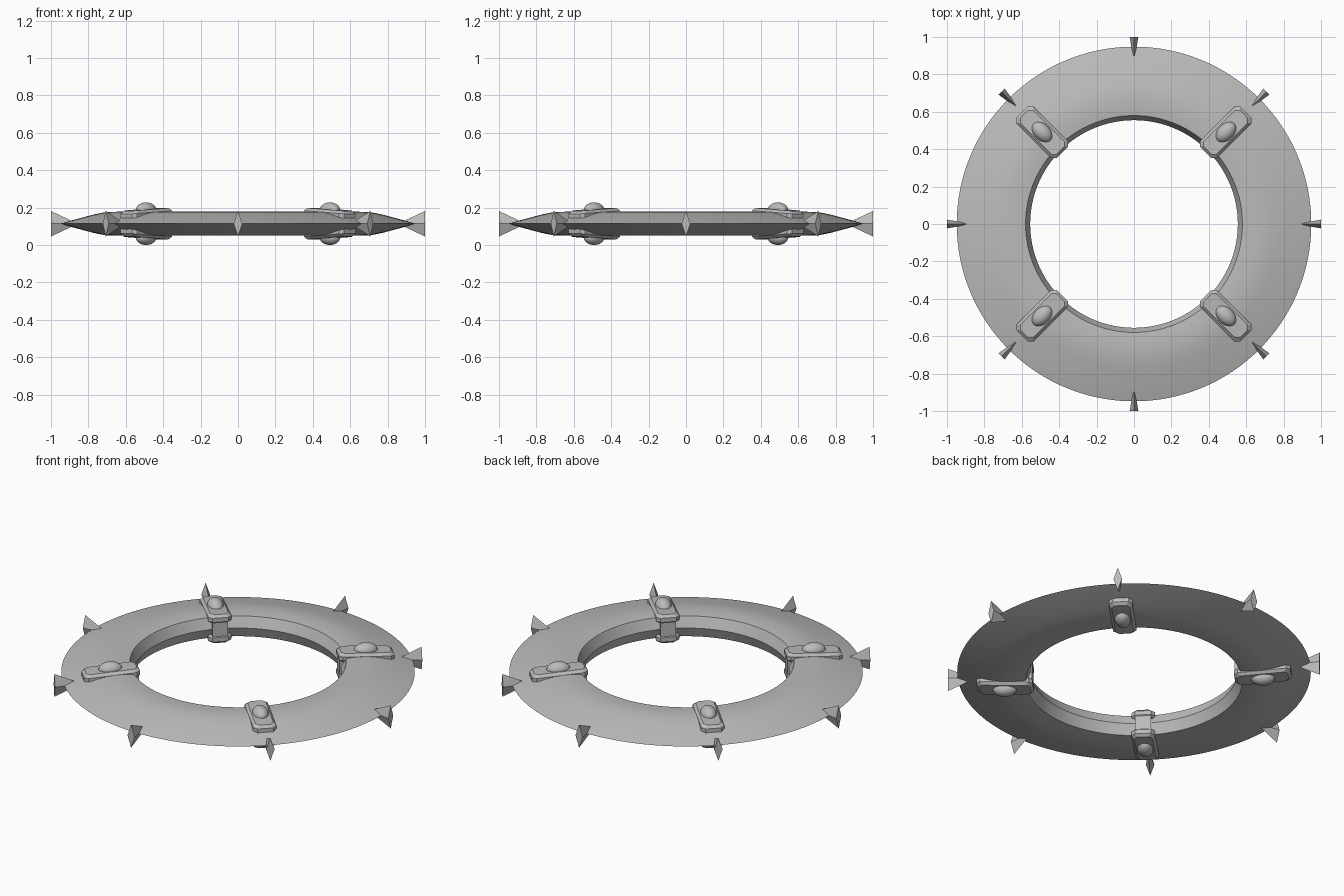
import bpy, bmesh, math
from mathutils import Matrix, Vector

if "Cube" in bpy.data.objects:
    bpy.data.objects.remove(bpy.data.objects["Cube"], do_unlink=True)

MID = 0.114  # height of the ring's middle plane

steel = bpy.data.materials.new("steel_grey")
steel.use_nodes = True
COLOUR = (0.5, 0.5, 0.5, 1)
steel.diffuse_color = COLOUR
steel.node_tree.nodes["Principled BSDF"].inputs["Base Color"].default_value = COLOUR


def finish(name, bm, angle=0, smooth=None):
    """Turn a bmesh into an object, rotated about z and lifted to the middle plane."""
    bmesh.ops.recalc_face_normals(bm, faces=bm.faces)
    mesh = bpy.data.meshes.new(name)
    bm.to_mesh(mesh)
    bm.free()
    mesh.materials.append(steel)
    obj = bpy.data.objects.new(name, mesh)
    bpy.context.collection.objects.link(obj)
    obj.matrix_world = Matrix.Translation((0, 0, MID)) @ Matrix.Rotation(angle, 4, "Z")
    if smooth:
        bpy.ops.object.select_all(action="DESELECT")
        obj.select_set(True)
        bpy.context.view_layer.objects.active = obj
        bpy.ops.object.shade_smooth_by_angle(angle=math.radians(smooth))
    return obj


def loft(bm, rings):
    """Skin a stack of equal-length point loops and cap both ends."""
    loops = [[bm.verts.new(p) for p in ring] for ring in rings]
    n = len(loops[0])
    for a, b in zip(loops, loops[1:]):
        for i in range(n):
            j = (i + 1) % n
            bm.faces.new((a[i], a[j], b[j], b[i]))
    bm.faces.new(loops[0])
    bm.faces.new(loops[-1])


# Ring blade: closed section spun about z
upper = [(0.58, 0.06), (0.61, 0.063), (0.65, 0.064), (0.69, 0.063), (0.73, 0.058),
         (0.78, 0.047), (0.84, 0.031), (0.9, 0.015)]
section = ([(0.555, 0)] + upper + [(0.948, 0)]
           + [(r, -h) for r, h in reversed(upper)])
STEPS = 128
bm = bmesh.new()
hoops = []
for k in range(STEPS):
    t = 2 * math.pi * k / STEPS
    hoops.append([bm.verts.new((r * math.cos(t), r * math.sin(t), h)) for r, h in section])
for k in range(STEPS):
    a, b = hoops[k], hoops[(k + 1) % STEPS]
    for i in range(len(section)):
        j = (i + 1) % len(section)
        bm.faces.new((a[i], b[i], b[j], a[j]))
finish("ring_blade", bm, smooth=25)


# Spikes: diamond-based pyramids pointing inward
def spike(name, angle):
    bm = bmesh.new()
    base = [bm.verts.new((1, y, z)) for y, z in
            ((0.023, 0), (0, 0.068), (-0.023, 0), (0, -0.068))]
    apex = bm.verts.new((0.855, 0, 0))
    bm.faces.new(base)
    for i in range(4):
        bm.faces.new((base[i], base[(i + 1) % 4], apex))
    finish(name, bm, angle)


for k in range(8):
    spike(f"spike_{k + 1}", k * math.pi / 4)


def plate_outline(inset, height, slope, side):
    """Chamfered rectangle, dropping toward its outer end."""
    r0, r1, w, c = 0.542 + inset, 0.845 - inset, 0.063 - inset, 0.02
    pts = [(r0 + c, -w), (r1 - c, -w), (r1, c - w), (r1, w - c),
           (r1 - c, w), (r0 + c, w), (r0, w - c), (r0, c - w)]
    return [(r, y, side * (height - slope * max(0, r - 0.7))) for r, y in pts]


# Clamps: two plates joined by a narrow neck around the inner rim, with rivets
def clamp(number, angle):
    for side, word in ((1, "upper"), (-1, "lower")):
        bm = bmesh.new()
        loft(bm, [plate_outline(0.008, 0.036, 0.12, side),
                  plate_outline(0, 0.046, 0.12, side),
                  plate_outline(0, 0.07, 0.12, side),
                  plate_outline(0.014, 0.084, 0.12, side)])
        finish(f"clamp_{word}_plate_{number}", bm, angle)

        bm = bmesh.new()
        bmesh.ops.create_uvsphere(bm, u_segments=32, v_segments=16, radius=1)
        bmesh.ops.scale(bm, vec=Vector((0.064, 0.043, 0.04)), verts=bm.verts)
        bmesh.ops.translate(bm, vec=(0.695, 0, side * 0.074), verts=bm.verts)
        finish(f"clamp_{word}_rivet_{number}", bm, angle, smooth=60)

    bm = bmesh.new()
    bmesh.ops.create_cube(bm, size=1)
    bmesh.ops.scale(bm, vec=Vector((0.06, 0.085, 0.1)), verts=bm.verts)
    bmesh.ops.translate(bm, vec=(0.576, 0, 0), verts=bm.verts)
    finish(f"clamp_neck_{number}", bm, angle)


for k in range(4):
    clamp(k + 1, math.pi / 4 + k * math.pi / 2)
